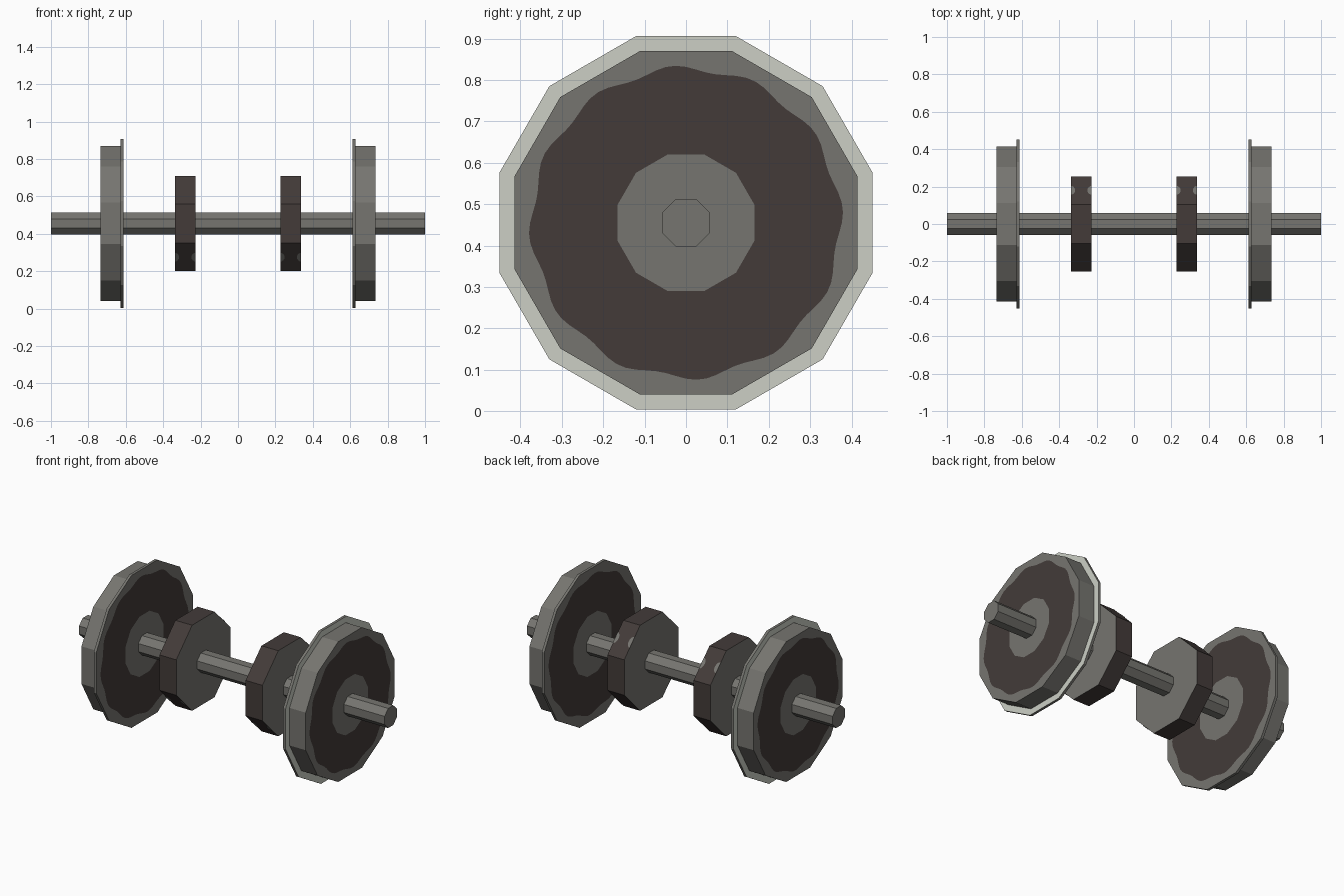
import bpy, bmesh, math

if "Cube" in bpy.data.objects:
    bpy.data.objects.remove(bpy.data.objects["Cube"])

ZC = 0.455          # axle height
N = 96              # points around a patterned wheel ring


def material(name, r, g, b):
    lin = [((c / 255 + 0.055) / 1.055) ** 2.4 for c in (r, g, b)]
    m = bpy.data.materials.new(name)
    m.diffuse_color = (*lin, 1)
    m.use_nodes = True
    m.node_tree.nodes["Principled BSDF"].inputs["Base Color"].default_value = m.diffuse_color
    return m


STEEL, RUST, PALE = 0, 1, 2
MATS = [material("grey_steel", 118, 117, 112),
        material("dark_brown", 67, 59, 57),
        material("pale_steel", 204, 207, 197)]


def finish(bm, name):
    bmesh.ops.recalc_face_normals(bm, faces=bm.faces)
    me = bpy.data.meshes.new(name)
    bm.to_mesh(me)
    bm.free()
    for m in MATS:
        me.materials.append(m)
    ob = bpy.data.objects.new(name, me)
    bpy.context.collection.objects.link(ob)
    return ob


def polygon(apothem, sides):
    """Radius function of a regular polygon with a flat on top."""
    step = 2 * math.pi / sides
    return lambda a: apothem / math.cos((a + step / 2) % step - step / 2)


def wavy(r):
    """Uneven painted edge with twelve shallow lobes."""
    return lambda a: r * (1 + 0.02 * math.cos(12 * (a - math.radians(5))))


def lathe(name, rings, bands, caps, n, start=0.0):
    """Join rings (x, radius function) along x, one colour per band."""
    bm = bmesh.new()
    angles = [start + 2 * math.pi * i / n for i in range(n)]
    loops = [[bm.verts.new((x, f(a) * math.cos(a), ZC + f(a) * math.sin(a)))
              for a in angles] for x, f in rings]
    for lo, hi, mat in zip(loops, loops[1:], bands):
        for i in range(n):
            j = (i + 1) % n
            bm.faces.new((lo[i], lo[j], hi[j], hi[i])).material_index = mat
    for loop in (loops[0], loops[-1]):
        bm.faces.new(loop).material_index = caps
    return finish(bm, name)


def octagon_bar(name, x0, x1, apothem, side, cap):
    f = polygon(apothem, 8)
    lathe(name, [(x0, f), (x1, f)], [side], cap, 8, math.pi / 8)


# axle
octagon_bar("axle", -1, 1, 0.058, STEEL, STEEL)

for s, tag in ((-1, "left"), (1, "right")):
    # flanged wheel: inner face, flange, tread, outer face
    lathe("wheel_" + tag, [
        (s * 0.612, polygon(0.178, 12)),
        (s * 0.612, wavy(0.404)),
        (s * 0.612, polygon(0.451, 12)),
        (s * 0.628, polygon(0.451, 12)),
        (s * 0.628, polygon(0.415, 12)),
        (s * 0.734, polygon(0.415, 12)),
        (s * 0.734, wavy(0.373)),
        (s * 0.734, polygon(0.165, 12))],
        [RUST, STEEL, STEEL, PALE, STEEL, STEEL, RUST], STEEL, N)

    # brake disc
    octagon_bar("brake_disc_" + tag, s * 0.227, s * 0.337, 0.253, RUST, STEEL)

    # half-round spots on two opposite slanted sides of the disc
    bm = bmesh.new()
    for d in (-1, 1):
        h = d * math.sqrt(0.5)
        for x, into in ((0.227, 1), (0.337, -1)):
            pts = []
            for i in range(9):
                t = math.pi * i / 8
                u, v = 0.022 * math.sin(t) * into, 0.033 * math.cos(t)
                pts.append(bm.verts.new((s * (x + u), h * 0.255 + h * v,
                                         ZC + h * 0.255 - h * v)))
            face = bm.faces.new(pts)
            face.normal_update()
            if face.normal.y * d < 0:
                face.normal_flip()
    me = bpy.data.meshes.new("disc_spots_" + tag)
    bm.to_mesh(me)
    bm.free()
    me.materials.append(MATS[STEEL])
    bpy.context.collection.objects.link(bpy.data.objects.new("disc_spots_" + tag, me))
